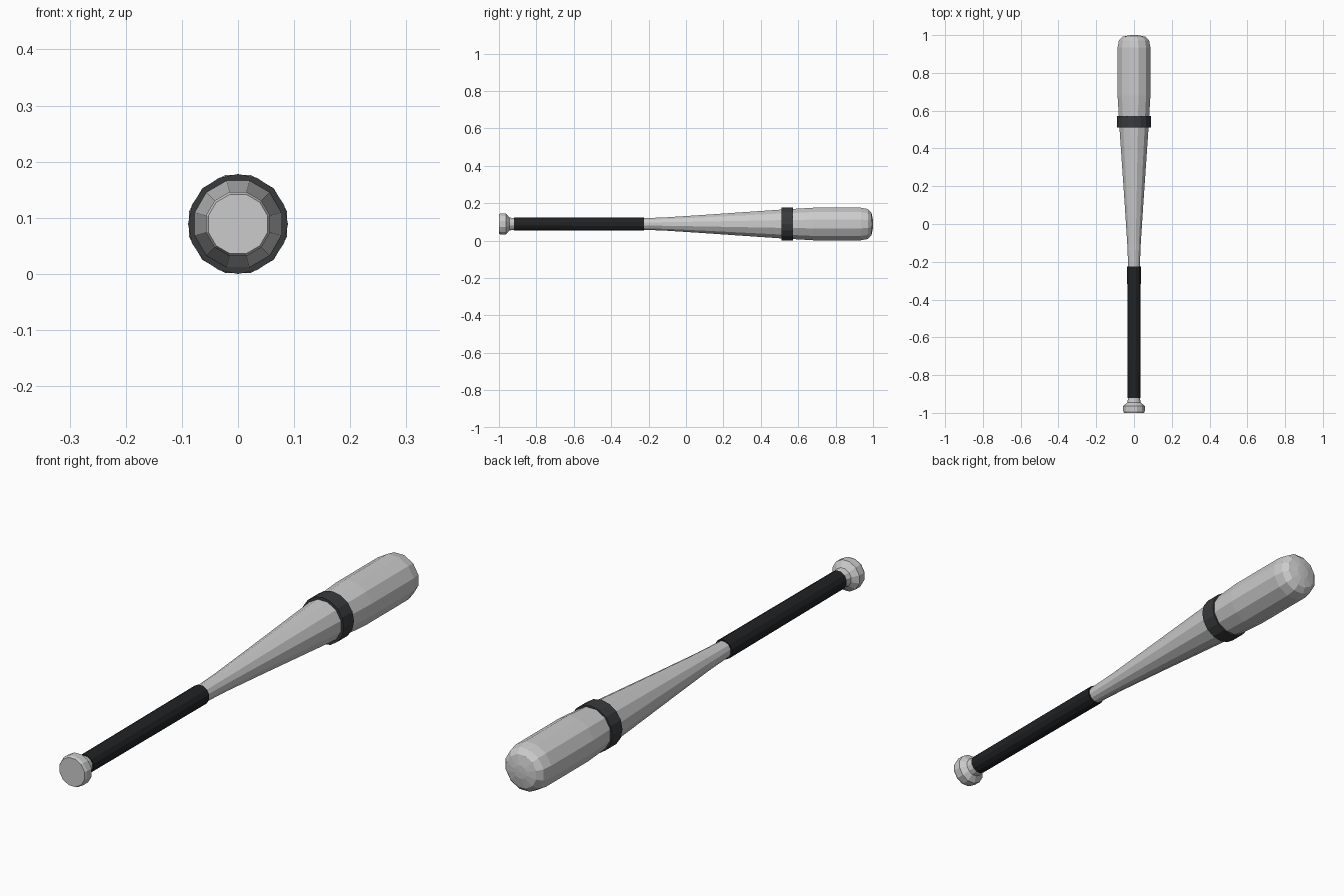
import bpy, bmesh, math

if "Cube" in bpy.data.objects:
    bpy.data.objects.remove(bpy.data.objects["Cube"])

CZ = 0.089  # height of the long axis


def lathe(name, profile, sides, phase=0.5, color=None):
    """Spin (y, radius) points around the long axis; ends are capped flat."""
    bm = bmesh.new()
    rings = []
    for y, apothem in profile:
        r = apothem / math.cos(math.pi / sides) if phase else apothem
        angles = [2 * math.pi * (i + phase) / sides for i in range(sides)]
        rings.append([bm.verts.new((r * math.cos(a), y, CZ + r * math.sin(a)))
                      for a in angles])
    for a, b in zip(rings, rings[1:]):
        for i in range(sides):
            j = (i + 1) % sides
            bm.faces.new((a[i], a[j], b[j], b[i]))
    bm.faces.new(rings[0])
    bm.faces.new(rings[-1])
    bmesh.ops.recalc_face_normals(bm, faces=bm.faces)
    mesh = bpy.data.meshes.new(name)
    bm.to_mesh(mesh)
    bm.free()
    obj = bpy.data.objects.new(name, mesh)
    bpy.context.collection.objects.link(obj)
    if color:
        mat = bpy.data.materials.new(name + "_colour")
        mat.diffuse_color = color
        mat.use_nodes = True
        mat.node_tree.nodes["Principled BSDF"].inputs["Base Color"].default_value = mat.diffuse_color
        mesh.materials.append(mat)
    return obj


# Bat body: knob, neck, handle, taper, barrel and rounded tip
lathe("bat_body", [
    (-1.0, 0.053), (-0.99, 0.057), (-0.963, 0.057), (-0.945, 0.035),
    (-0.92, 0.031), (-0.22, 0.031), (-0.1, 0.036), (0.1, 0.049),
    (0.51, 0.077), (0.68, 0.087), (0.935, 0.087), (0.972, 0.080),
    (0.991, 0.062), (0.999, 0.025), (1.0, 0.004),
], 12)

# Black grip wrap
lathe("grip", [(-0.92, 0.034), (-0.225, 0.036)], 12,
      color=(0.015, 0.016, 0.018, 1))

# Dark band around the barrel
lathe("barrel_band", [(0.51, 0.089), (0.572, 0.089)], 16, phase=0,
      color=(0.04, 0.042, 0.045, 1))
